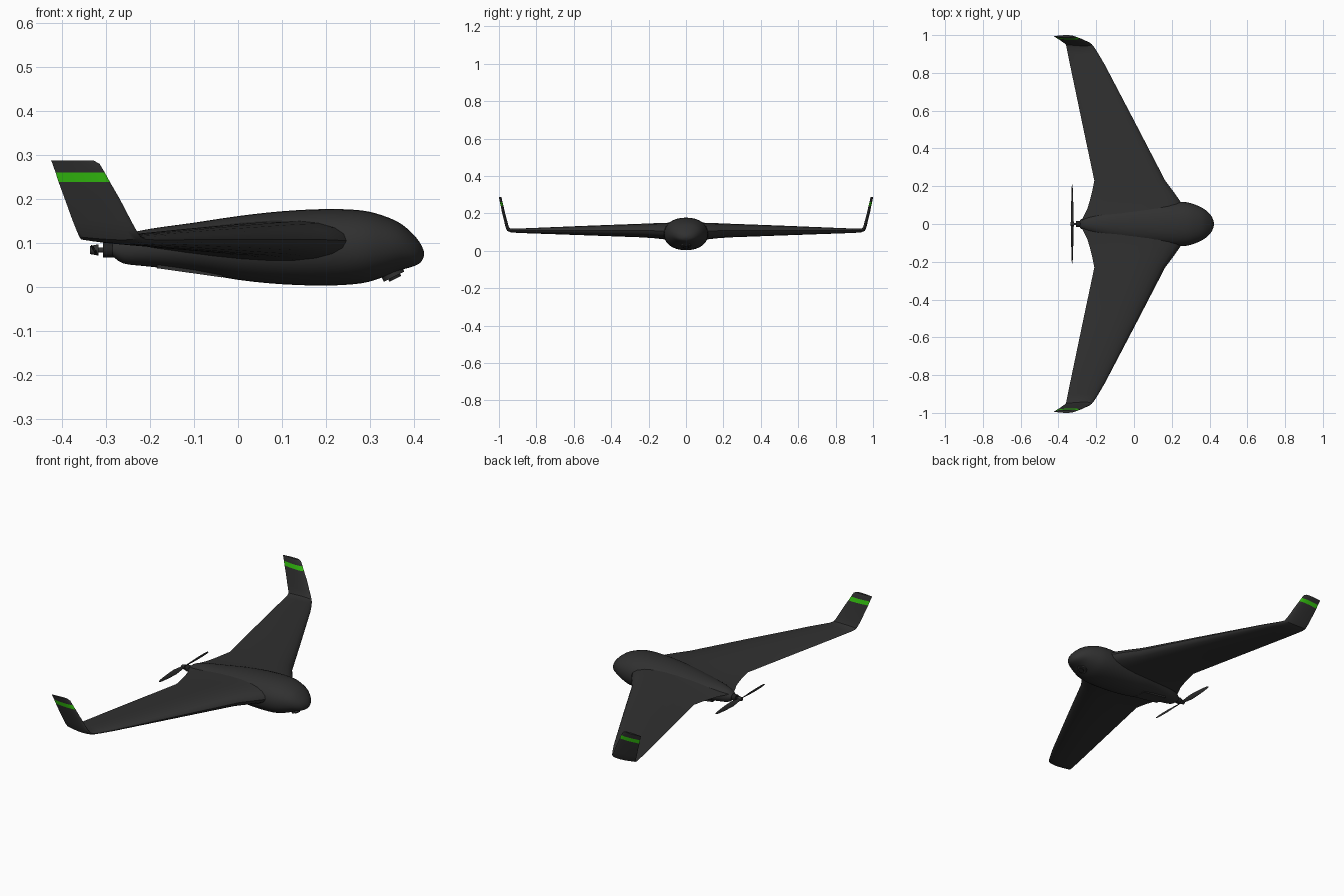
import bpy, bmesh, math
from mathutils import Vector

cube = bpy.data.objects.get("Cube")
if cube:
    bpy.data.objects.remove(cube, do_unlink=True)


def material(name, r, g, b):
    m = bpy.data.materials.new(name)
    m.use_nodes = True
    m.diffuse_color = (r, g, b, 1)
    m.node_tree.nodes["Principled BSDF"].inputs["Base Color"].default_value = (r, g, b, 1)
    return m


GREY = material("charcoal grey", 0.03, 0.03, 0.03)
GREEN = material("bright green", 0.035, 0.55, 0.005)
BLACK = material("soft black", 0.015, 0.015, 0.015)


def finish(name, bm, mats, angle=40):
    bmesh.ops.recalc_face_normals(bm, faces=bm.faces)
    mesh = bpy.data.meshes.new(name)
    bm.to_mesh(mesh)
    bm.free()
    obj = bpy.data.objects.new(name, mesh)
    bpy.context.collection.objects.link(obj)
    for m in mats:
        mesh.materials.append(m)
    bpy.ops.object.select_all(action='DESELECT')
    obj.select_set(True)
    bpy.context.view_layer.objects.active = obj
    bpy.ops.object.shade_smooth_by_angle(angle=math.radians(angle))
    return obj


def loft(rings, caps=(True, True)):
    """Skin a list of equally long closed rings of points."""
    bm = bmesh.new()
    loops = [[bm.verts.new(p) for p in ring] for ring in rings]
    n = len(loops[0])
    for a, b in zip(loops, loops[1:]):
        for i in range(n):
            j = (i + 1) % n
            bm.faces.new((a[i], a[j], b[j], b[i]))
    if caps[0]:
        bm.faces.new(loops[0])
    if caps[1]:
        bm.faces.new(loops[-1])
    return bm


def smooth_rows(rows, steps=3):
    """Catmull-Rom interpolation between rows of numbers."""
    out = []
    for k in range(len(rows) - 1):
        p = [rows[max(0, min(len(rows) - 1, k + d))] for d in (-1, 0, 1, 2)]
        for s in range(steps):
            t = s / steps
            out.append([b + 0.5 * t * (c - a + t * (2*a - 5*b + 4*c - d + t * (3*(b - c) + d - a)))
                        for a, b, c, d in zip(*p)])
    return out + [list(rows[-1])]


# Fuselage: x, half width, top, bottom
body = [(-0.285, 0.022, 0.10, 0.07), (-0.26, 0.035, 0.118, 0.053), (-0.20, 0.055, 0.132, 0.046),
        (-0.10, 0.08, 0.146, 0.034), (0.0, 0.10, 0.161, 0.016), (0.10, 0.112, 0.172, 0.006),
        (0.20, 0.118, 0.177, 0.003), (0.28, 0.115, 0.174, 0.008), (0.33, 0.10, 0.162, 0.022),
        (0.37, 0.08, 0.144, 0.038), (0.40, 0.055, 0.118, 0.047), (0.416, 0.03, 0.097, 0.056),
        (0.423, 0.006, 0.08, 0.07)]
rings = []
for x, w, top, bottom in smooth_rows(body):
    ring = []
    for i in range(32):
        a = math.tau * i / 32
        c, s = math.cos(a), math.sin(a)
        ring.append((x, w * math.copysign(abs(c) ** 0.92, c),
                     (top + bottom) / 2 + (top - bottom) / 2 * math.copysign(abs(s) ** 0.92, s)))
    rings.append(ring)
finish("fuselage", loft(rings), [GREY])


def airfoil(y, z, lead, trail, thick, cant):
    """Closed section; cant turns its thickness from vertical to sideways."""
    up = Vector((0, -math.sin(math.radians(cant)), math.cos(math.radians(cant))))
    n = 12
    ring = []
    for i in range(2 * n):
        u = (1 + math.cos(math.pi * i / n)) / 2
        side = 1 if i <= n else -1
        half = thick * (1.485 * math.sqrt(u) - 0.63 * u - 1.758 * u**2 + 1.4215 * u**3 - 0.5075 * u**4)
        ring.append(Vector((lead + (trail - lead) * u, y, z)) + up * half * side)
    return ring


# Wing and winglet: y, z, leading x, trailing x, thickness, cant
wing = [(0, 0.103, 0.27, -0.28, 0.1, 0), (0.035, 0.103, 0.268, -0.27, 0.1, 0),
        (0.08, 0.104, 0.262, -0.247, 0.094, 0), (0.12, 0.105, 0.245, -0.235, 0.088, 0),
        (0.17, 0.107, 0.21, -0.222, 0.081, 0), (0.23, 0.108, 0.165, -0.21, 0.074, 0),
        (0.5, 0.108, 0.025, -0.267, 0.054, 0), (0.84, 0.107, -0.153, -0.338, 0.028, 0),
        (0.90, 0.107, -0.188, -0.35, 0.023, 0), (0.935, 0.108, -0.21, -0.357, 0.02, 10),
        (0.95, 0.114, -0.222, -0.361, 0.02, 45), (0.957, 0.13, -0.232, -0.368, 0.018, 75),
        (0.962, 0.15, -0.243, -0.376, 0.017, 90), (0.975, 0.2, -0.269, -0.394, 0.016, 90),
        (0.983, 0.238, -0.291, -0.408, 0.015, 90), (0.988, 0.26, -0.303, -0.415, 0.014, 90),
        (0.992, 0.28, -0.315, -0.422, 0.014, 90), (0.994, 0.287, -0.328, -0.425, 0.012, 90)]
bm = loft([airfoil(*row) for row in wing], caps=(False, True))
for f in bm.faces:
    if 0.24 < f.calc_center_median().z < 0.259:
        f.material_index = 1
wings = finish("wings_and_winglets", bm, [GREY, GREEN])
mod = wings.modifiers.new("mirror", 'MIRROR')
mod.use_axis = (False, True, False)


def cylinder(name, center, direction, radius, depth, mat, tip=None):
    bm = bmesh.new()
    bmesh.ops.create_cone(bm, cap_ends=True, segments=20, radius1=radius,
                          radius2=radius if tip is None else tip, depth=depth)
    obj = finish(name, bm, [mat])
    obj.location = center
    obj.rotation_euler = Vector(direction).to_track_quat('Z', 'Y').to_euler()
    return obj


# Motor, shaft and hub
cylinder("motor", (-0.292, 0, 0.084), (-1, 0, 0), 0.017, 0.03, BLACK)
cylinder("propeller_shaft", (-0.315, 0, 0.084), (-1, 0, 0), 0.006, 0.04, GREY)
cylinder("propeller_hub", (-0.327, 0, 0.084), (-1, 0, 0), 0.013, 0.02, GREY, 0.009)

# Twisted propeller blades: distance, half chord, twist
blade = [(0.005, 0.007, 50), (0.03, 0.009, 45), (0.07, 0.013, 35), (0.12, 0.012, 25),
         (0.17, 0.009, 17), (0.20, 0.006, 14), (0.21, 0.002, 12)]
for label, turn in (("left", 1), ("right", -1)):
    rings = []
    for r, chord, twist in blade:
        t = math.radians(twist)
        ring = []
        for i in range(10):
            a = math.tau * i / 10
            c, h = chord * math.cos(a), 0.0022 * math.sin(a)
            ring.append((-0.327 + c * math.sin(t) + h * math.cos(t), turn * r,
                         0.084 + turn * (c * math.cos(t) - h * math.sin(t))))
        rings.append(ring)
    finish(label + "_propeller_blade", loft(rings), [GREY])

# Belly hatch
bm = bmesh.new()
bmesh.ops.create_cube(bm, size=1)
bmesh.ops.scale(bm, vec=(0.15, 0.07, 0.008), verts=bm.verts)
hatch = finish("belly_hatch", bm, [GREY])
hatch.location = (-0.11, 0, 0.036)
hatch.rotation_euler = (0, math.radians(8), 0)

# Downward camera and sensor under the nose
cylinder("camera_housing", (0.35, 0, 0.033), (0.5, 0, -1), 0.026, 0.022, GREY)
cylinder("camera_lens", (0.356, 0, 0.022), (0.5, 0, -1), 0.015, 0.008, BLACK)
